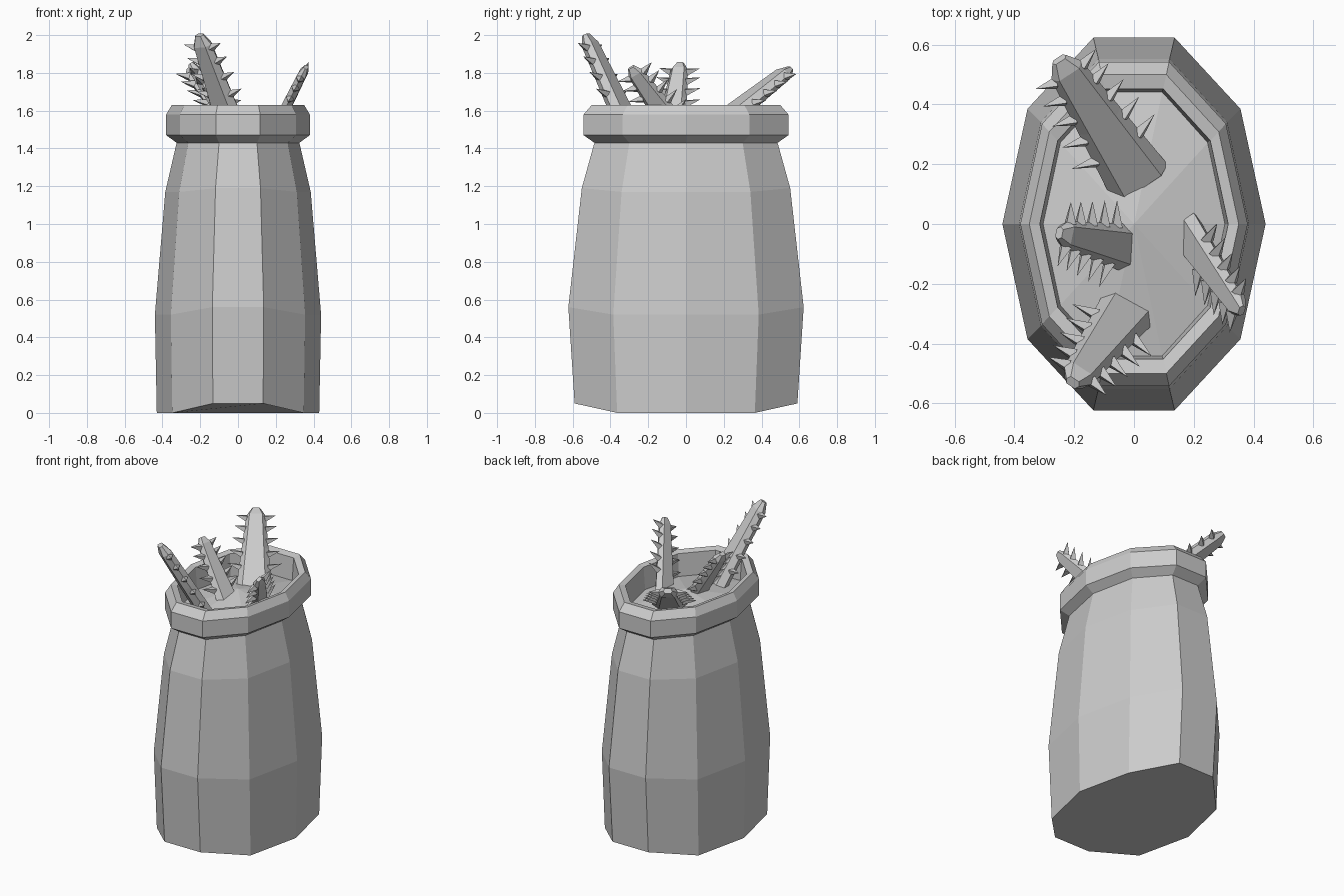
import bpy, bmesh, math
from mathutils import Vector

if "Cube" in bpy.data.objects:
    bpy.data.objects.remove(bpy.data.objects["Cube"])

SIDES = 10


def finish(bm, name):
    bmesh.ops.recalc_face_normals(bm, faces=bm.faces)
    me = bpy.data.meshes.new(name)
    bm.to_mesh(me)
    bm.free()
    ob = bpy.data.objects.new(name, me)
    bpy.context.collection.objects.link(ob)
    return ob


def loft(bm, rings, cap_start=True, cap_end=True):
    vs = [[bm.verts.new(p) for p in r] for r in rings]
    for a, b in zip(vs, vs[1:]):
        n = len(a)
        for i in range(n):
            j = (i + 1) % n
            bm.faces.new((a[i], a[j], b[j], b[i]))
    if cap_start:
        bm.faces.new(vs[0][::-1])
    if cap_end:
        bm.faces.new(vs[-1])
    return vs


def oval(z, rx, ry, lift=0.0):
    # lift raises the ring at its front and back ends
    pts = []
    for i in range(SIDES):
        a = 2 * math.pi * i / SIDES
        s = math.sin(a)
        pts.append((rx * math.cos(a), ry * s, z + (lift if abs(s) > 0.9 else 0)))
    return pts


# Jar: bulging body, thick rim and open mouth
bm = bmesh.new()
loft(bm, [oval(*p) for p in (
    (0.0, 0.43, 0.62, 0.05), (0.52, 0.44, 0.655, 0.04), (1.17, 0.385, 0.58, 0.02),
    (1.43, 0.325, 0.51), (1.47, 0.38, 0.57), (1.58, 0.38, 0.57),
    (1.63, 0.35, 0.525), (1.62, 0.315, 0.475), (1.42, 0.30, 0.46))],
    cap_end=False)
finish(bm, "jar")

# Contents: low mound filling the mouth
bm = bmesh.new()
ring = [bm.verts.new(p) for p in oval(1.47, 0.31, 0.47)]
top = bm.verts.new((0, 0, 1.56))
for i in range(SIDES):
    bm.faces.new((ring[i], ring[(i + 1) % SIDES], top))
finish(bm, "contents")


def spike(bm, p, direction, along, length, r):
    d = direction.normalized()
    u = (along - d * along.dot(d)).normalized()
    v = d.cross(u)
    base = [bm.verts.new(p + o * r) for o in (u, v, -u, -v)]
    apex = bm.verts.new(p + d * length)
    for i in range(4):
        bm.faces.new((base[i], base[(i + 1) % 4], apex))
    bm.faces.new(base[::-1])


def spiky_stalk(name, base, tip, wide, hw, th):
    base, tip, wide = Vector(base), Vector(tip), Vector(wide)
    axis = tip - base
    d = axis.normalized()
    w = (wide - d * wide.dot(d)).normalized()
    n = d.cross(w)
    width = lambda t: hw * (1 - 0.5 * t)
    bm = bmesh.new()
    rings = []
    for t, k in ((0, 1), (0.5, 1), (0.91, 1), (1, 0.5)):
        c = base + axis * t
        a, b = width(t) * k, th * (1 - 0.25 * t) * k
        rings.append([c + w * (a * x) + n * (b * y) for x, y in
                      ((1, 0), (0.65, 1), (-0.65, 1), (-1, 0), (-0.65, -1), (0.65, -1))])
    loft(bm, rings)
    # thorns along both edges
    for side in (-1, 1):
        for t in (0.28, 0.44, 0.60, 0.75, 0.88):
            p = base + axis * t + w * (side * width(t) * 0.85)
            spike(bm, p, w * side + d * 0.35, d, 0.10 - 0.03 * t, 0.024)
    finish(bm, name)


spiky_stalk("front_stalk", (-0.01, -0.27, 1.44), (-0.205, -0.53, 2.0), (0.8, -0.5, 0), 0.10, 0.042)
spiky_stalk("right_stalk", (0.18, -0.03, 1.47), (0.36, -0.29, 1.83), (0.25, 0.85, 0.47), 0.08, 0.03)
spiky_stalk("middle_stalk", (0.0, -0.085, 1.47), (-0.25, -0.03, 1.85), (0.2, 1, 0), 0.085, 0.035)
spiky_stalk("back_stalk", (0.02, 0.14, 1.50), (-0.25, 0.55, 1.82), (0.83, 0.55, 0), 0.11, 0.04)
